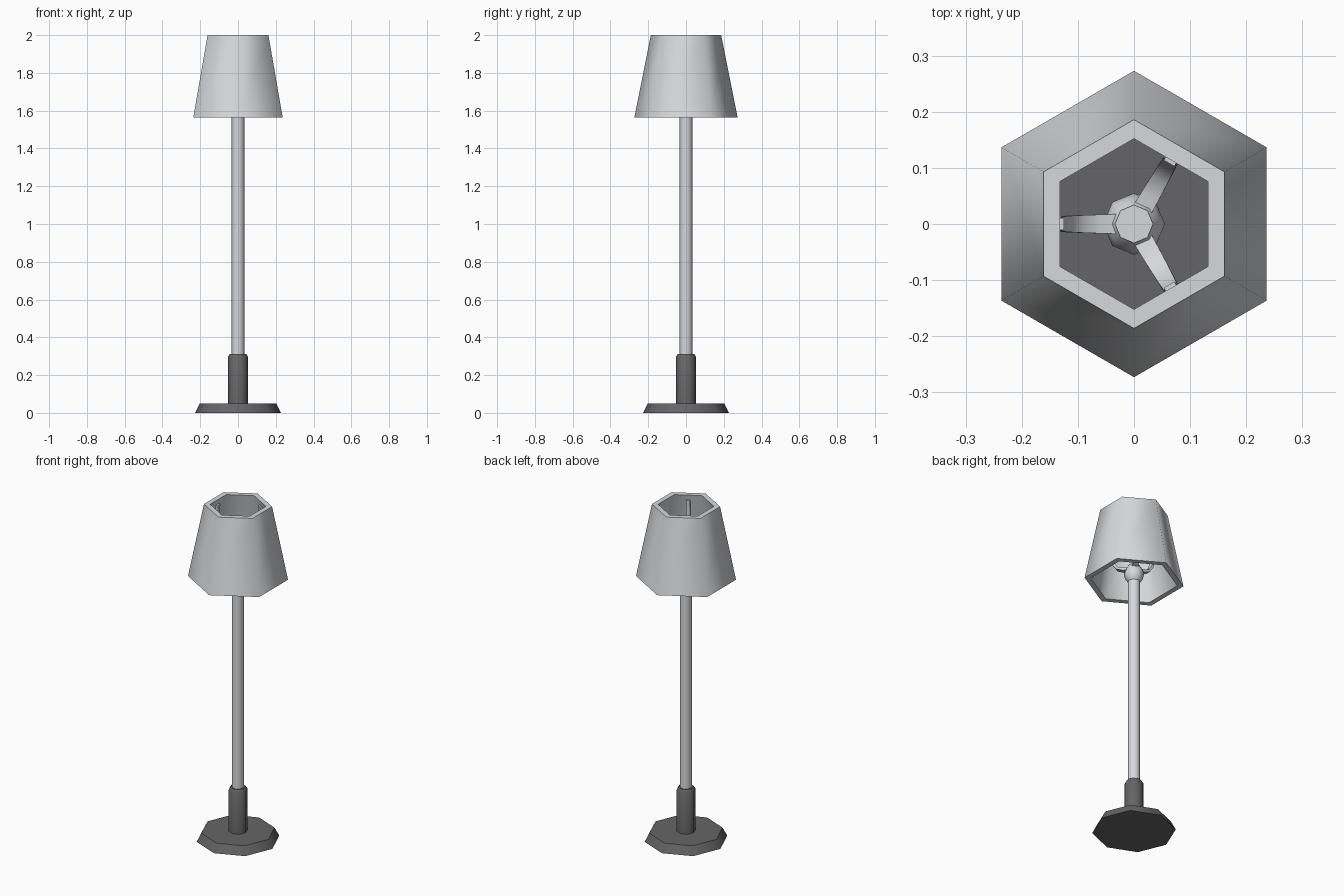
import bpy, bmesh, math
from mathutils import Matrix, Vector

if "Cube" in bpy.data.objects:
    bpy.data.objects.remove(bpy.data.objects["Cube"])


def material(name, rgb):
    m = bpy.data.materials.new(name)
    m.diffuse_color = (*rgb, 1)
    m.use_nodes = True
    m.node_tree.nodes["Principled BSDF"].inputs["Base Color"].default_value = m.diffuse_color
    return m


LIGHT = material("light grey", (0.68, 0.69, 0.71))
DARK = material("dark grey", (0.13, 0.13, 0.135))


def finish(name, bm, mat, angle):
    """Turn a bmesh into an object, smooth below the given angle."""
    bmesh.ops.recalc_face_normals(bm, faces=bm.faces)
    me = bpy.data.meshes.new(name)
    bm.to_mesh(me)
    bm.free()
    me.materials.append(mat)
    me.shade_smooth()
    me.set_sharp_from_angle(angle=math.radians(angle))
    ob = bpy.data.objects.new(name, me)
    bpy.context.collection.objects.link(ob)
    return ob


def lathe(name, profile, sides, mat, turn=0, closed=False, angle=50):
    """Revolve (radius, z) points; a closed profile makes a hollow ring."""
    bm = bmesh.new()
    rings = []
    for r, z in profile:
        a = [math.radians(turn) + math.tau * i / sides for i in range(sides)]
        rings.append([bm.verts.new((r * math.cos(t), r * math.sin(t), z)) for t in a])
    pairs = list(zip(rings, rings[1:]))
    if closed:
        pairs.append((rings[-1], rings[0]))
    else:
        bm.faces.new(rings[0])
        bm.faces.new(rings[-1])
    for lo, hi in pairs:
        for i in range(sides):
            j = (i + 1) % sides
            bm.faces.new((lo[i], lo[j], hi[j], hi[i]))
    return finish(name, bm, mat, angle)


def arm(name, degrees):
    """Tapered flat strip that leaves the hub and bends up to the shade."""
    path = [(0.02, 1.645), (0.06, 1.65), (0.095, 1.665), (0.12, 1.70),
            (0.134, 1.76), (0.138, 1.85), (0.132, 1.97)]
    half_thick = 0.007
    bm = bmesh.new()
    rings = []
    for i, p in enumerate(path):
        a = Vector(path[max(i - 1, 0)])
        b = Vector(path[min(i + 1, len(path) - 1)])
        d = (b - a).normalized()
        n = Vector((-d.y, d.x)) * half_thick
        w = 0.018 - 0.007 * i / (len(path) - 1)
        rings.append([bm.verts.new((p[0] + s * n.x, t * w, p[1] + s * n.y))
                      for s, t in ((1, 1), (1, -1), (-1, -1), (-1, 1))])
    bm.faces.new(rings[0])
    bm.faces.new(rings[-1])
    for lo, hi in zip(rings, rings[1:]):
        for i in range(4):
            j = (i + 1) % 4
            bm.faces.new((lo[i], lo[j], hi[j], hi[i]))
    bm.transform(Matrix.Rotation(math.radians(degrees), 4, 'Z'))
    finish(name, bm, LIGHT, 50)


# Foot and collar
lathe("base", [(0.228, 0), (0.202, 0.05)], 8, DARK)
lathe("collar", [(0.052, 0.045), (0.052, 0.298), (0.042, 0.313)], 8, DARK)

# Pole and the ball-shaped hub that carries the arms
lathe("pole", [(0.034, 0.30), (0.034, 1.665)], 8, LIGHT)
lathe("hub", [(0.034, 1.565), (0.048, 1.582), (0.055, 1.61),
              (0.048, 1.64), (0.034, 1.662)], 8, LIGHT)

# Three arms inside the shade
for k, deg in enumerate((60, 180, 300)):
    arm(f"shade_arm_{k + 1}", deg)

# Hollow six-sided shade
lathe("shade", [(0.273, 1.565), (0.186, 2.0), (0.152, 2.0), (0.239, 1.565)],
      6, LIGHT, turn=90, closed=True, angle=65)
